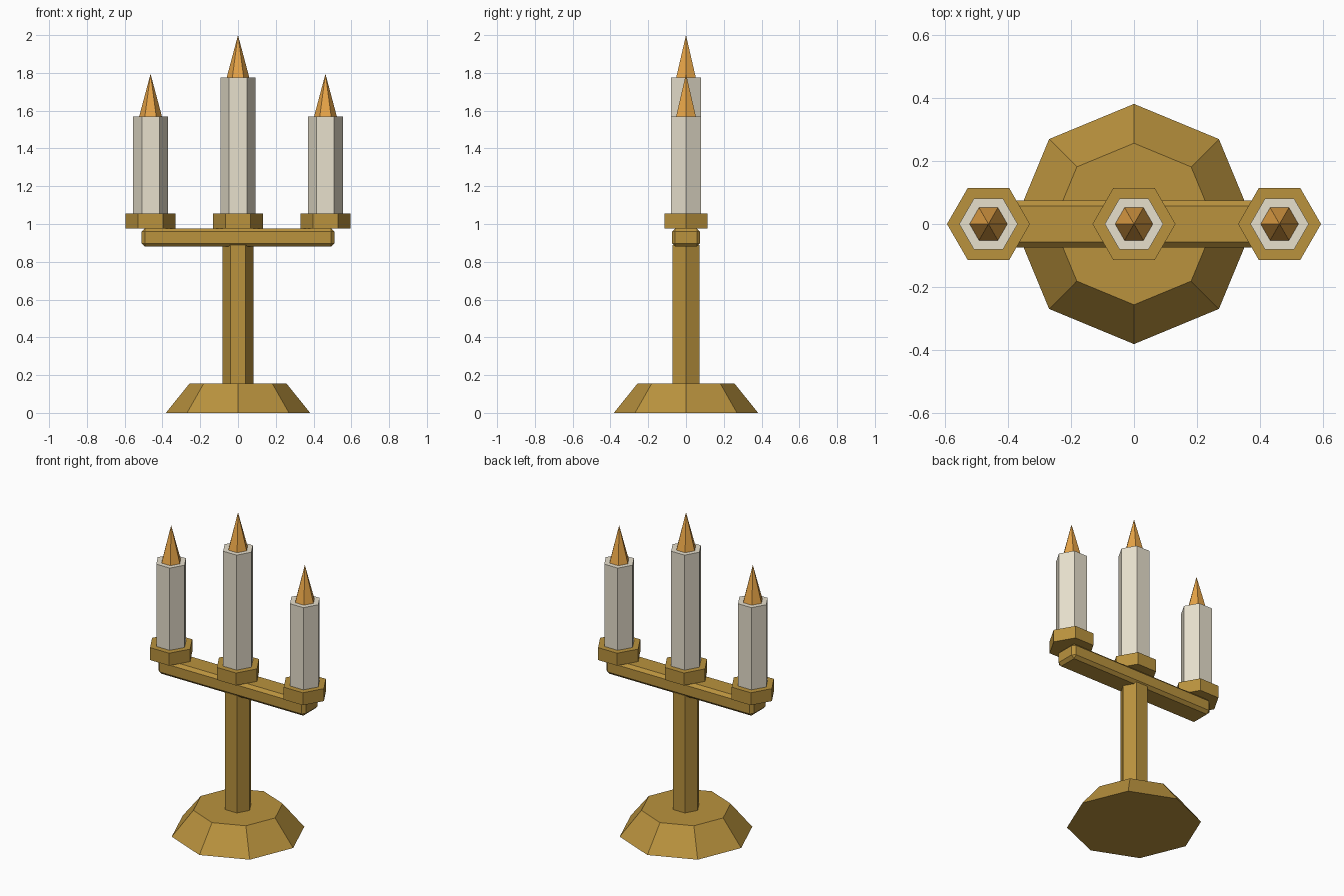
import bpy, bmesh

if "Cube" in bpy.data.objects:
    bpy.data.objects.remove(bpy.data.objects["Cube"])


def material(name, rgb):
    m = bpy.data.materials.new(name)
    m.diffuse_color = (*rgb, 1.0)
    m.use_nodes = True
    m.node_tree.nodes["Principled BSDF"].inputs["Base Color"].default_value = m.diffuse_color
    return m


brass = material("brass", (0.49, 0.29, 0.048))
wax = material("cream wax", (0.83, 0.77, 0.63))
fire = material("flame orange", (0.88, 0.41, 0.07))


def finish(bm, name, mat):
    mesh = bpy.data.meshes.new(name)
    bm.to_mesh(mesh)
    bm.free()
    mesh.materials.append(mat)
    ob = bpy.data.objects.new(name, mesh)
    bpy.context.collection.objects.link(ob)
    return ob


def frustum(name, mat, x, z0, z1, r0, r1, sides=6):
    """Upright prism, frustum or spike with a corner pointing along x."""
    bm = bmesh.new()
    bmesh.ops.create_cone(bm, cap_ends=True, segments=sides,
                          radius1=r0, radius2=r1, depth=z1 - z0)
    # put a corner on the +x axis
    corner = max(bm.verts, key=lambda v: v.co.xy.length).co.xy
    turn = corner.angle_signed((1, 0))
    from mathutils import Matrix
    bmesh.ops.rotate(bm, verts=bm.verts, matrix=Matrix.Rotation(-turn, 3, 'Z'))
    bmesh.ops.translate(bm, verts=bm.verts, vec=(x, 0, (z0 + z1) / 2))
    return finish(bm, name, mat)


# foot and stem
frustum("base", brass, 0, 0, 0.155, 0.382, 0.257, 8)
frustum("stem", brass, 0, 0.15, 0.89, 0.081, 0.081)

# crossbar with chamfered edges
bm = bmesh.new()
bmesh.ops.create_cube(bm, size=1)
bmesh.ops.scale(bm, verts=bm.verts, vec=(1.02, 0.15, 0.097))
bmesh.ops.bevel(bm, geom=bm.edges[:], offset=0.018, segments=1, affect='EDGES')
bmesh.ops.translate(bm, verts=bm.verts, vec=(0, 0, 0.9285))
finish(bm, "crossbar", brass)

# three cups, candles and flames
for side, x, top in (("left", -0.463, 1.57), ("middle", 0, 1.775), ("right", 0.463, 1.57)):
    frustum(side + "_cup", brass, x, 0.977, 1.055, 0.132, 0.132)
    frustum(side + "_candle", wax, x, 1.05, top, 0.093, 0.093)
    frustum(side + "_flame", fire, x, top, top + 0.225, 0.06, 0)
